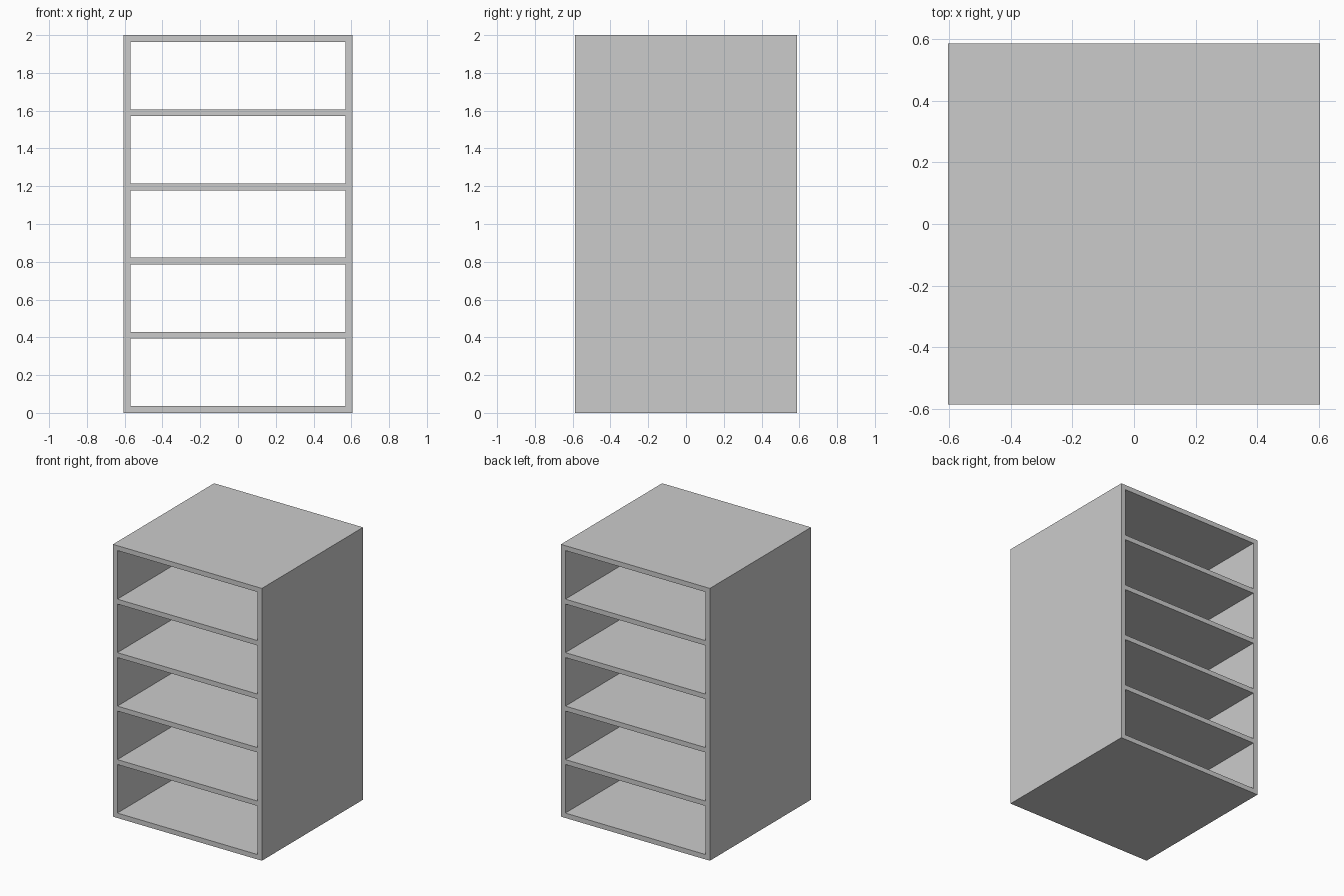
import bpy
import bmesh

cube = bpy.data.objects.get("Cube")
if cube:
    bpy.data.objects.remove(cube, do_unlink=True)

# Overall sizes
HALF_W, HALF_D, HEIGHT = 0.605, 0.587, 2.0
BOARD, BAYS = 0.036, 5
BAY = (HEIGHT - BOARD * (BAYS + 1)) / BAYS

grey = bpy.data.materials.new("light grey")
grey.use_nodes = True
colour = (0.6, 0.6, 0.6, 1.0)
grey.diffuse_color = colour
grey.node_tree.nodes["Principled BSDF"].inputs["Base Color"].default_value = colour

# Front profile: grid of boards with the bays left open
xs = [-HALF_W, -HALF_W + BOARD, HALF_W - BOARD, HALF_W]
zs = [0.0]
for _ in range(BAYS):
    zs += [zs[-1] + BOARD, zs[-1] + BOARD + BAY]
zs.append(HEIGHT)

bm = bmesh.new()
grid = [[bm.verts.new((x, -HALF_D, z)) for x in xs] for z in zs]
for row in range(len(zs) - 1):
    for col in range(3):
        if col == 1 and row % 2 == 1:
            continue  # open bay
        a, b = grid[row], grid[row + 1]
        bm.faces.new((a[col], a[col + 1], b[col + 1], b[col]))

# Extrude the profile through to the back
result = bmesh.ops.extrude_face_region(bm, geom=bm.faces[:], use_keep_orig=True)
moved = [v for v in result["geom"] if isinstance(v, bmesh.types.BMVert)]
bmesh.ops.translate(bm, verts=moved, vec=(0, 2 * HALF_D, 0))
bmesh.ops.recalc_face_normals(bm, faces=bm.faces[:])

mesh = bpy.data.meshes.new("shelf_unit")
bm.to_mesh(mesh)
bm.free()
mesh.materials.append(grey)
shelf_unit = bpy.data.objects.new("shelf_unit", mesh)
bpy.context.collection.objects.link(shelf_unit)
